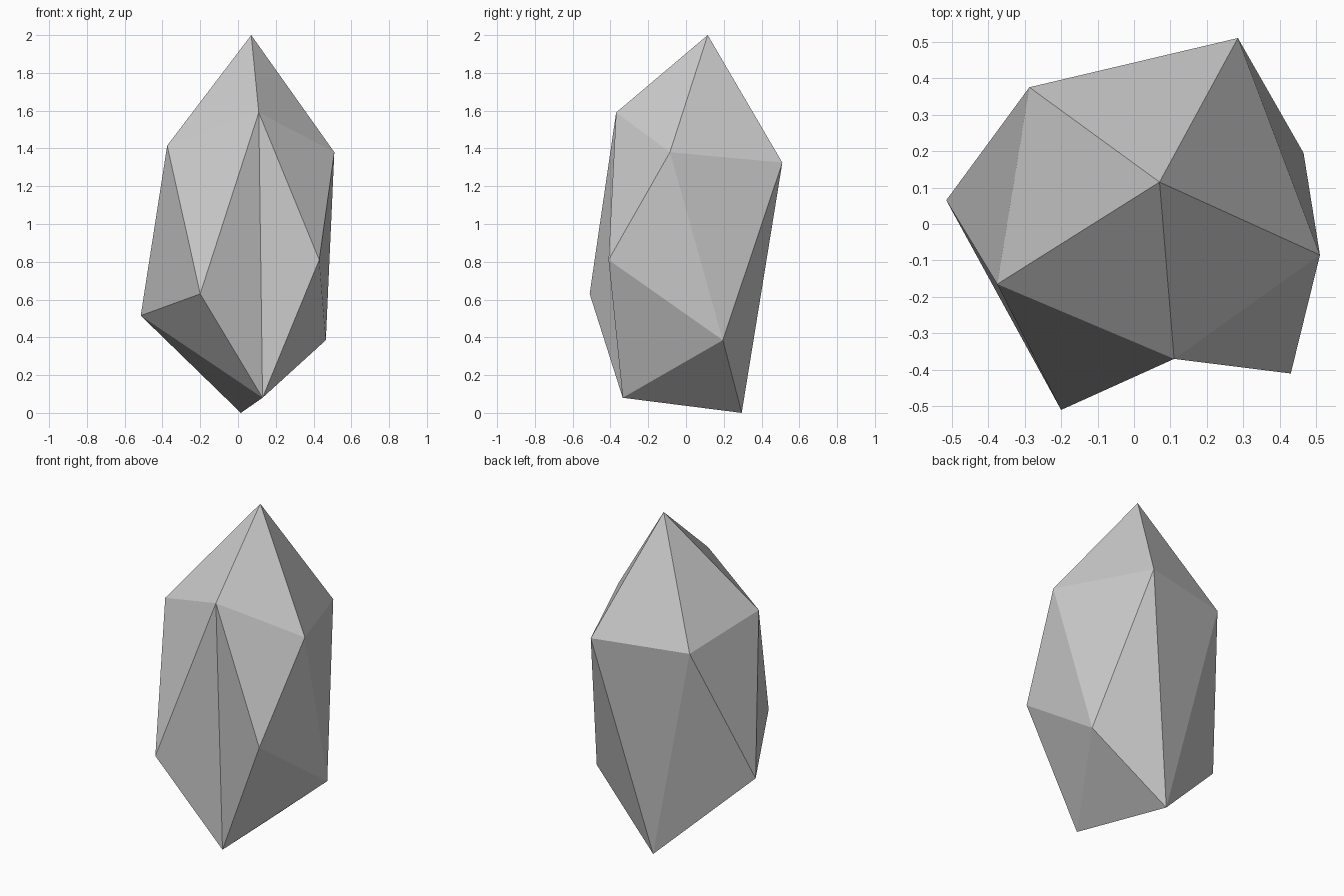
import bpy
import bmesh

cube = bpy.data.objects.get("Cube")
if cube:
    bpy.data.objects.remove(cube, do_unlink=True)

# Grey stone colour
GREY = (0.6, 0.6, 0.6, 1.0)
stone = bpy.data.materials.new("grey stone")
stone.use_nodes = True
stone.diffuse_color = GREY
bsdf = stone.node_tree.nodes["Principled BSDF"]
bsdf.inputs["Base Color"].default_value = GREY
bsdf.inputs["Roughness"].default_value = 0.9

# Corner points: a tip, a foot and two staggered rings of five
TIP = (0.07, 0.115, 2.0)
FOOT = (0.13, -0.335, 0.08)
UPPER = [(-0.375, -0.165, 1.415), (0.11, -0.37, 1.59), (0.51, -0.085, 1.38),
         (0.285, 0.51, 1.325), (-0.287, 0.375, 1.33)]
LOWER = [(-0.2, -0.51, 0.63), (0.43, -0.41, 0.81), (0.465, 0.195, 0.385),
         (0.015, 0.295, 0.0), (-0.515, 0.065, 0.515)]

bm = bmesh.new()
tip, foot = bm.verts.new(TIP), bm.verts.new(FOOT)
upper = [bm.verts.new(p) for p in UPPER]
lower = [bm.verts.new(p) for p in LOWER]

# Cap facets, zigzag waist and base facets
for i in range(5):
    j = (i + 1) % 5
    bm.faces.new((tip, upper[i], upper[j]))
    bm.faces.new((upper[i], lower[i], upper[j]))
    if i == 0:
        # Front hollow: the crease runs from the upper corner to the foot
        bm.faces.new((upper[j], lower[i], foot))
        bm.faces.new((upper[j], foot, lower[j]))
    else:
        bm.faces.new((upper[j], lower[i], lower[j]))
        bm.faces.new((foot, lower[j], lower[i]))

bmesh.ops.recalc_face_normals(bm, faces=bm.faces)
mesh = bpy.data.meshes.new("faceted_rock")
bm.to_mesh(mesh)
bm.free()
mesh.materials.append(stone)
rock = bpy.data.objects.new("faceted_rock", mesh)
bpy.context.collection.objects.link(rock)
